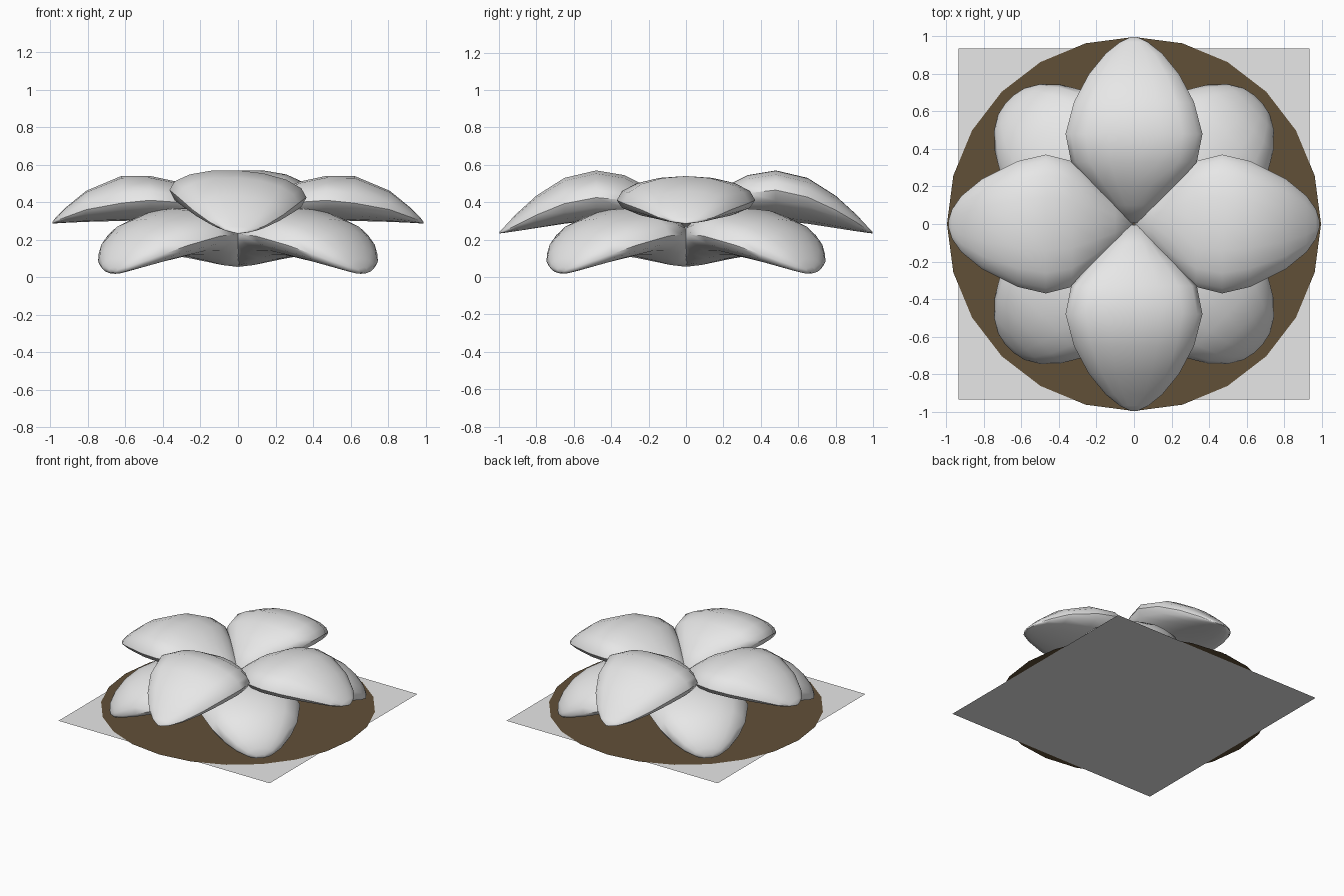
import bpy, bmesh, math
from mathutils import Matrix

if "Cube" in bpy.data.objects:
    bpy.data.objects.remove(bpy.data.objects["Cube"])


def material(name, rgb):
    m = bpy.data.materials.new(name)
    m.diffuse_color = (*rgb, 1)
    m.use_nodes = True
    m.node_tree.nodes["Principled BSDF"].inputs["Base Color"].default_value = m.diffuse_color
    return m


GREY = material("pale grey", (0.8, 0.8, 0.8))
BROWN = material("dark brown", (0.12, 0.08, 0.039))


def finish(bm, name, mat):
    bmesh.ops.recalc_face_normals(bm, faces=bm.faces[:])
    me = bpy.data.meshes.new(name)
    bm.to_mesh(me)
    bm.free()
    me.materials.append(mat)
    ob = bpy.data.objects.new(name, me)
    bpy.context.collection.objects.link(ob)
    return ob


# Ground square and round soil disc
bm = bmesh.new()
bmesh.ops.create_grid(bm, x_segments=1, y_segments=1, size=0.935)
finish(bm, "base_square", GREY)

bm = bmesh.new()
bmesh.ops.create_circle(bm, cap_ends=True, segments=24, radius=0.997,
                        matrix=Matrix.Translation((0, 0, 0.004)))
finish(bm, "soil_disc", BROWN)


def petal(name, stations, angle, roll=0.0, ring=16):
    """Loft elliptic sections; station = distance, half width, crest, rim, bottom."""
    bm = bmesh.new()
    loops = []
    for r, w, crest, rim, low in stations:
        loop = []
        for i in range(ring):
            a = 2 * math.pi * i / ring
            s = math.sin(a)
            y = w * math.cos(a)
            z = rim + s * ((crest - rim) if s > 0 else (rim - low))
            loop.append(bm.verts.new((r, y, z + y * roll)))
        loops.append(loop)
    for a, b in zip(loops, loops[1:]):
        for i in range(ring):
            j = (i + 1) % ring
            bm.faces.new((a[i], a[j], b[j], b[i]))
    bm.faces.new(loops[0])
    bm.faces.new(loops[-1])
    bm.transform(Matrix.Rotation(math.radians(angle), 4, 'Z'))
    ob = finish(bm, name, GREY)
    bpy.context.view_layer.objects.active = ob
    ob.select_set(True)
    bpy.ops.object.shade_smooth_by_angle(angle=math.radians(50))
    ob.select_set(False)


# Upper petals, front/back pair and side pair
FRONT = [(0.005, 0.04, 0.305, 0.285, 0.27), (0.10, 0.12, 0.40, 0.33, 0.28),
         (0.20, 0.22, 0.48, 0.38, 0.295), (0.33, 0.335, 0.545, 0.43, 0.31),
         (0.48, 0.365, 0.57, 0.445, 0.305), (0.65, 0.32, 0.53, 0.41, 0.285),
         (0.80, 0.24, 0.435, 0.345, 0.262), (0.91, 0.15, 0.335, 0.285, 0.245),
         (0.97, 0.075, 0.27, 0.25, 0.237), (0.998, 0.015, 0.24, 0.236, 0.233)]
SIDE = [(0.005, 0.035, 0.295, 0.28, 0.265), (0.10, 0.12, 0.38, 0.315, 0.275),
        (0.20, 0.22, 0.455, 0.36, 0.29), (0.33, 0.335, 0.51, 0.40, 0.305),
        (0.47, 0.37, 0.54, 0.41, 0.305), (0.62, 0.335, 0.54, 0.395, 0.30),
        (0.81, 0.24, 0.46, 0.36, 0.295), (0.92, 0.15, 0.37, 0.32, 0.29),
        (0.97, 0.08, 0.32, 0.30, 0.287), (0.99, 0.015, 0.293, 0.289, 0.285)]
# Lower drooping petals with blunt tips
LOWER = [(0.005, 0.04, 0.25, 0.15, 0.055), (0.12, 0.15, 0.29, 0.18, 0.065),
         (0.25, 0.27, 0.34, 0.21, 0.09), (0.38, 0.35, 0.365, 0.225, 0.11),
         (0.50, 0.37, 0.365, 0.22, 0.11), (0.69, 0.315, 0.31, 0.17, 0.075),
         (0.80, 0.25, 0.25, 0.125, 0.05), (0.88, 0.175, 0.17, 0.085, 0.03),
         (0.925, 0.10, 0.10, 0.055, 0.018), (0.94, 0.03, 0.055, 0.04, 0.025)]

for n, angle in (("front", -90), ("back", 90)):
    petal(f"upper_petal_{n}", FRONT, angle, roll=-0.055)
for n, angle in (("right", 0), ("left", 180)):
    petal(f"upper_petal_{n}", SIDE, angle)
for k in range(4):
    petal(f"lower_petal_{k + 1}", LOWER, 45 + 90 * k)
